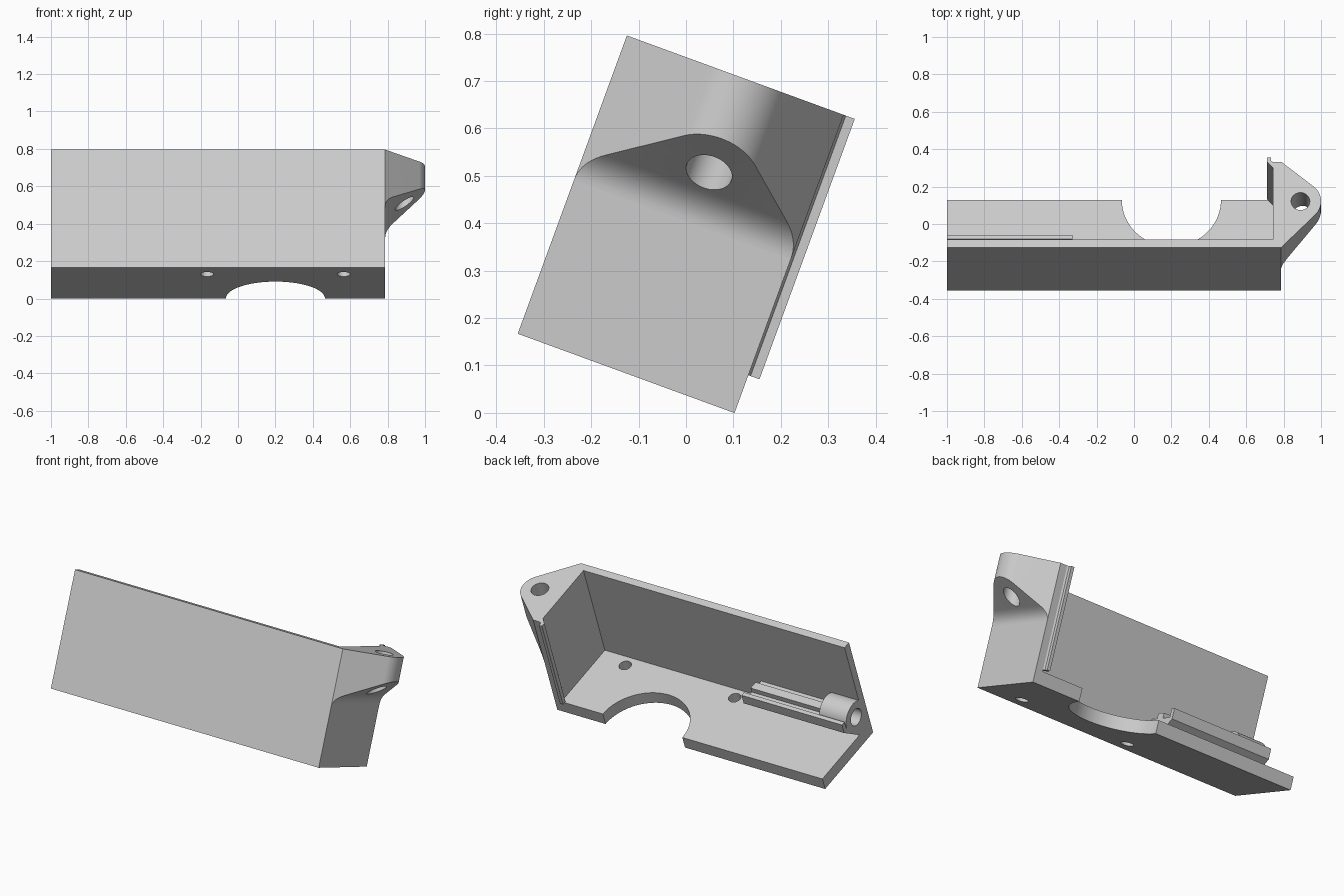
import bpy, bmesh, math
from mathutils import Matrix, Vector

cube = bpy.data.objects.get("Cube")
if cube:
    bpy.data.objects.remove(cube, do_unlink=True)

# One plain grey for the whole bracket
grey = bpy.data.materials.new("light_grey")
grey.use_nodes = True
colour = (0.6, 0.6, 0.6, 1)
grey.diffuse_color = colour
grey.node_tree.nodes["Principled BSDF"].inputs["Base Color"].default_value = colour

# Everything is modelled upright (x, depth, height), then leaned backwards
TILT = Matrix.Translation((0, -0.355, 0.167)) @ Matrix.Rotation(math.radians(-20.1), 4, 'X')
LEFT, RIGHT, DEPTH, HEIGHT = -1.0, 0.787, 0.487, 0.67
WALL, FLOOR = 0.045, 0.075
INNER = RIGHT - WALL


def prism(name, outline, low, high, axis='Z'):
    """Extrude a closed 2D outline along one axis."""
    place = {'Z': lambda a, b, t: (a, b, t),
             'Y': lambda a, b, t: (a, t, b),
             'X': lambda a, b, t: (t, a, b)}[axis]
    bm = bmesh.new()
    face = bm.faces.new([bm.verts.new(place(a, b, low)) for a, b in outline])
    ext = bmesh.ops.extrude_face_region(bm, geom=[face])
    verts = [v for v in ext["geom"] if isinstance(v, bmesh.types.BMVert)]
    bmesh.ops.translate(bm, verts=verts, vec=Vector(place(0, 0, high - low)))
    bmesh.ops.recalc_face_normals(bm, faces=bm.faces)
    mesh = bpy.data.meshes.new(name)
    bm.to_mesh(mesh)
    bm.free()
    mesh.materials.append(grey)
    obj = bpy.data.objects.new(name, mesh)
    bpy.context.collection.objects.link(obj)
    obj.matrix_world = TILT
    return obj


def arc(cx, cy, r, start, end, steps=32):
    angles = [math.radians(start + (end - start) * i / steps) for i in range(steps + 1)]
    return [(cx + r * math.cos(a), cy + r * math.sin(a)) for a in angles]


def circle(cx, cy, r):
    return arc(cx, cy, r, 0, 360, 48)[:-1]


def box(x0, x1, y0, y1):
    return [(x0, y0), (x1, y0), (x1, y1), (x0, y1)]


def boolean(obj, cutter, operation='DIFFERENCE'):
    mod = obj.modifiers.new("shape", 'BOOLEAN')
    mod.operation, mod.object, mod.solver = operation, cutter, 'EXACT'
    bpy.context.view_layer.objects.active = obj
    bpy.ops.object.modifier_apply(modifier=mod.name)
    bpy.data.objects.remove(cutter, do_unlink=True)


# Floor with a half-round cutout at the back edge and two screw holes
notch = arc(0.2, DEPTH, 0.265, 0, -180, 48)
floor = prism("floor", [(LEFT, 0), (RIGHT, 0), (RIGHT, DEPTH)] + notch + [(LEFT, DEPTH)], 0, FLOOR)
for x in (-0.165, 0.565):
    boolean(floor, prism("cutter", circle(x, 0.108, 0.035), -0.1, 0.2))

# Upright walls
front_wall = prism("front_wall", box(LEFT, RIGHT, 0, WALL), FLOOR, HEIGHT)
side_wall = prism("side_wall", box(INNER, RIGHT, WALL, DEPTH), FLOOR, HEIGHT)

# Snap lip along the back edge of the side wall
lip = prism("snap_lip", [(INNER, 0.455), (0.712, DEPTH), (0.712, 0.512), (0.732, 0.512),
                         (0.732, 0.492), (INNER, DEPTH)], 0.085, HEIGHT)

# Mounting ear: rounded triangle whose underside slopes into the side wall
ear = prism("mounting_ear", [(RIGHT, 0)] + arc(0.89, 0.262, 0.11, -45, 50) + [(RIGHT, DEPTH)],
            0.2, HEIGHT)
p0, p1, p2 = Vector((RIGHT, 0.345)), Vector((RIGHT, 0.387)), Vector((0.83, 0.417))
curve = [p0 * (1 - t) ** 2 + p1 * 2 * t * (1 - t) + p2 * t * t for t in (i / 10 for i in range(11))]
under = [(0.75, 0.345)] + [tuple(p) for p in curve] + [(1.03, 0.555), (1.03, 0.8), (0.75, 0.8)]
boolean(ear, prism("cutter", under, -0.2, 0.8, 'Y'), 'INTERSECT')
boolean(ear, prism("cutter", circle(0.89, 0.262, 0.05), 0.1, 0.9))

# Overhanging rail with a raised rim, and a pivot barrel at its end
rail = prism("rail", [(WALL, FLOOR), (0.11, FLOOR), (0.225, 0.19), (0.225, 0.25), (0.2, 0.25),
                      (0.2, 0.2), (0.14, 0.2), (0.14, 0.23), (0.09, 0.23), (0.09, 0.2),
                      (WALL, 0.2)], LEFT, -0.33, 'X')
barrel = prism("pivot_barrel", circle(0.1, 0.2, 0.095), LEFT, -0.82, 'X')
for part in (rail, barrel, front_wall):
    boolean(part, prism("cutter", circle(0.1, 0.2, 0.05), LEFT - 0.1, -0.84, 'X'))

# Smooth the round surfaces, keep the edges crisp
bpy.ops.object.select_all(action='DESELECT')
for part in (floor, front_wall, side_wall, lip, ear, rail, barrel):
    part.select_set(True)
bpy.context.view_layer.objects.active = floor
bpy.ops.object.shade_smooth_by_angle(angle=math.radians(25))
